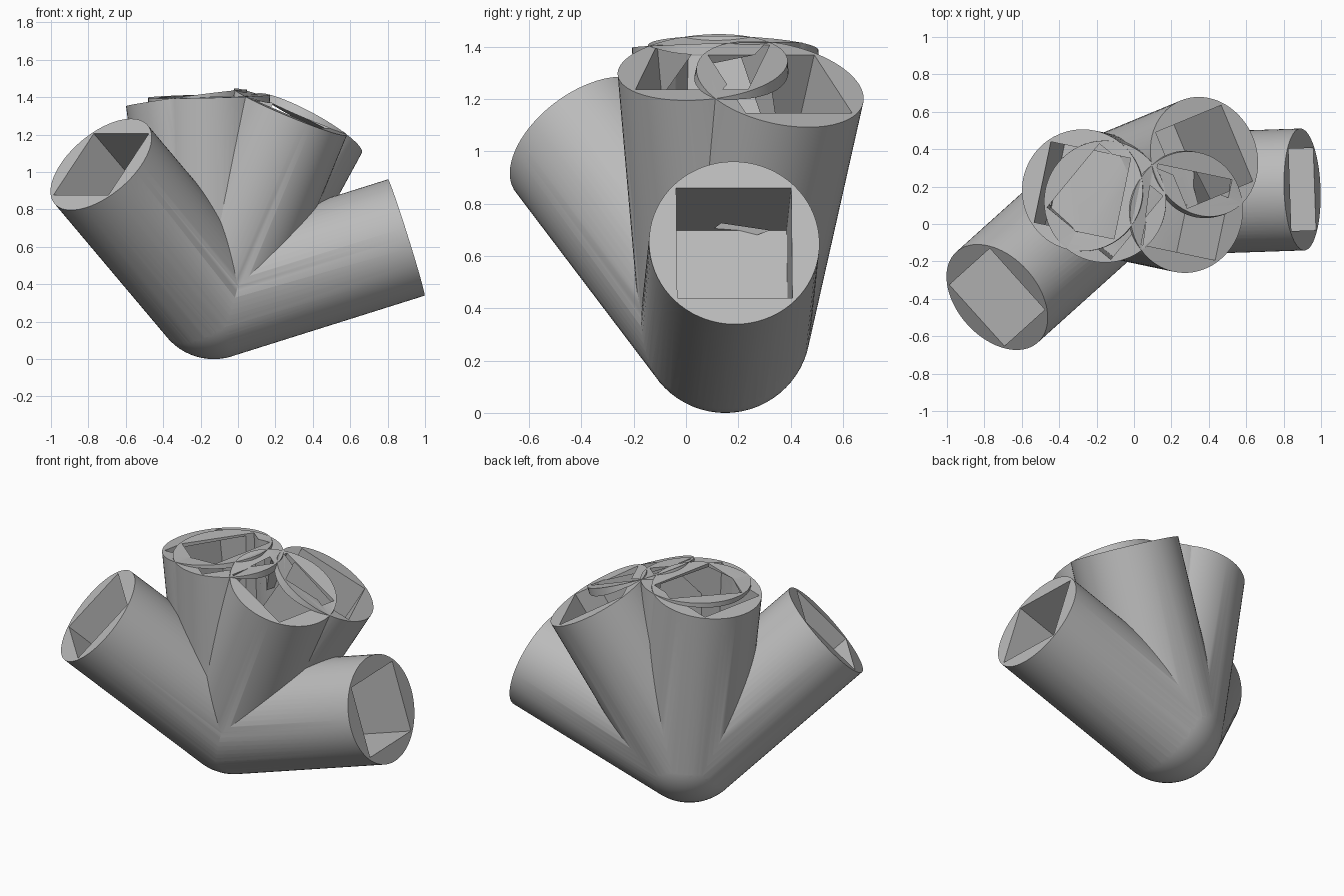
import bpy
from mathutils import Vector, Matrix

cube = bpy.data.objects.get("Cube")
if cube:
    bpy.data.objects.remove(cube, do_unlink=True)

CENTRE = Vector((-0.13, 0.15, 0.326))
RADIUS = 0.326
LENGTH = 1.08
HOLE = 0.44

# Directions of the six sockets from the common centre
DIRECTIONS = {
    "side": (0.954, 0.032, 0.30),
    "front": (-0.556, -0.50, 0.66),
    "upright": (-0.135, 0.028, 0.99),
    "centre": (-0.023, -0.028, 1.0),
    "inner": (0.38, -0.08, 0.92),
    "rear": (0.468, 0.194, 0.862),
}

grey = bpy.data.materials.new("plain_grey")
grey.use_nodes = True
colour = (0.5, 0.5, 0.5, 1)
grey.diffuse_color = colour
grey.node_tree.nodes["Principled BSDF"].inputs["Base Color"].default_value = colour


def socket_frame(direction):
    """Frame with z along the socket and x level."""
    d = Vector(direction).normalized()
    u = Vector((0, 0, 1)).cross(d).normalized()
    v = d.cross(u)
    frame = Matrix((u, v, d)).transposed().to_4x4()
    frame.translation = CENTRE
    return frame


def place(name, matrix):
    obj = bpy.context.object
    obj.name = name
    obj.data.transform(matrix)
    obj.data.materials.append(grey)
    return obj


def combine(target, other, operation):
    mod = target.modifiers.new("boolean", 'BOOLEAN')
    mod.operation = operation
    mod.solver = 'EXACT'
    mod.object = other
    bpy.ops.object.select_all(action='DESELECT')
    bpy.context.view_layer.objects.active = target
    target.select_set(True)
    bpy.ops.object.modifier_apply(modifier=mod.name)
    bpy.data.objects.remove(other, do_unlink=True)


# Rounded core
bpy.ops.mesh.primitive_uv_sphere_add(segments=64, ring_count=32, radius=RADIUS * 1.001)
hub = place("socket_hub", Matrix.Translation(CENTRE))

# Round arms joined into one solid
for name, direction in DIRECTIONS.items():
    bpy.ops.mesh.primitive_cylinder_add(vertices=72, radius=RADIUS, depth=LENGTH)
    arm = place(name + "_arm", socket_frame(direction) @ Matrix.Translation((0, 0, LENGTH / 2)))
    combine(hub, arm, 'UNION')

# Square sockets cut through the outer half of each arm
depth = LENGTH / 2 + 0.001
for name, direction in DIRECTIONS.items():
    bpy.ops.mesh.primitive_cube_add(size=1)
    shape = Matrix.Translation((0, 0, LENGTH / 2 + depth / 2)) @ Matrix.Diagonal((HOLE, HOLE, depth, 1))
    cutter = place(name + "_cutter", socket_frame(direction) @ shape)
    cutter.hide_render = True
    combine(hub, cutter, 'DIFFERENCE')

# Smooth arms with crisp rims
bpy.ops.object.select_all(action='DESELECT')
hub.select_set(True)
bpy.context.view_layer.objects.active = hub
bpy.ops.object.shade_smooth_by_angle(angle=0.5)
